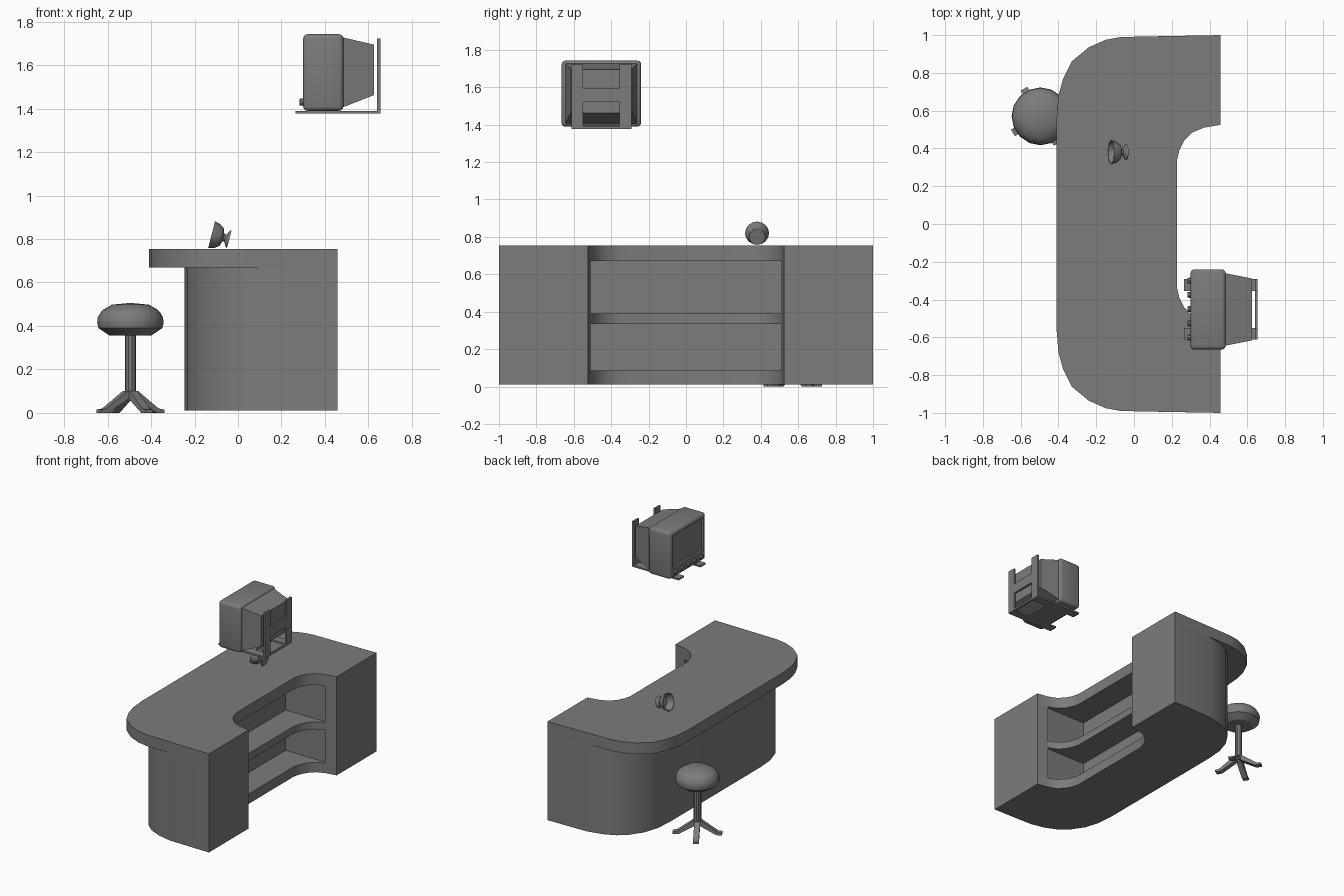
import bpy, bmesh, math
from mathutils import Vector, Matrix

cube = bpy.data.objects.get("Cube")
if cube:
    bpy.data.objects.remove(cube, do_unlink=True)

grey = bpy.data.materials.new("plain grey")
grey.use_nodes = True
grey.diffuse_color = (0.2, 0.2, 0.2, 1)
grey.node_tree.nodes["Principled BSDF"].inputs["Base Color"].default_value = (0.2, 0.2, 0.2, 1)


def finish(name, bm, smooth=True):
    bmesh.ops.recalc_face_normals(bm, faces=bm.faces)
    mesh = bpy.data.meshes.new(name)
    bm.to_mesh(mesh)
    bm.free()
    obj = bpy.data.objects.new(name, mesh)
    bpy.context.collection.objects.link(obj)
    mesh.materials.append(grey)
    if smooth:
        bpy.ops.object.select_all(action='DESELECT')
        obj.select_set(True)
        bpy.context.view_layer.objects.active = obj
        bpy.ops.object.shade_smooth_by_angle(angle=math.radians(32))
    return obj


def prism(name, pts, z0, z1):
    bm = bmesh.new()
    face = bm.faces.new([bm.verts.new((x, y, z0)) for x, y in pts])
    ext = bmesh.ops.extrude_face_region(bm, geom=[face])
    verts = [g for g in ext["geom"] if isinstance(g, bmesh.types.BMVert)]
    bmesh.ops.translate(bm, verts=verts, vec=(0, 0, z1 - z0))
    return finish(name, bm)


def add_box(bm, x, y, z):
    mat = Matrix.LocRotScale(Vector([(a + b) / 2 for a, b in (x, y, z)]), None,
                             Vector([b - a for a, b in (x, y, z)]))
    return bmesh.ops.create_cube(bm, size=1, matrix=mat)["verts"]


def lathe(name, profile, steps, centre, axis=(0, 0, 1)):
    # Spin (radius, height) points around an axis
    bm = bmesh.new()
    verts = [bm.verts.new((r, 0, h)) for r, h in profile]
    edges = [bm.edges.new(p) for p in zip(verts, verts[1:])]
    bmesh.ops.spin(bm, geom=verts + edges, cent=(0, 0, 0), axis=(0, 0, 1),
                   angle=math.tau, steps=steps)
    bmesh.ops.remove_doubles(bm, verts=bm.verts, dist=0.0005)
    turn = Vector((0, 0, 1)).rotation_difference(Vector(axis)).to_matrix().to_4x4()
    bm.transform(Matrix.Translation(centre) @ turn)
    return finish(name, bm)


def flip(pts):
    return [(x, -y) for x, y in reversed(pts)]


# Counter outlines: overhanging top edge, body edge and the server's notch
top_curve = [(.457, 1), (-.07, .99), (-.15, .975), (-.24, .935), (-.33, .86),
             (-.375, .77), (-.4, .68), (-.41, .56)]
body_curve = [(.457, 1), (.13, .994), (.02, .97), (-.07, .93), (-.14, .87),
              (-.2, .78), (-.235, .67), (-.245, .54)]
notch = [(.228, .34), (.24, .39), (.265, .44), (.31, .485), (.37, .51), (.457, .525)]
inner = flip(notch) + notch

prism("counter_top", top_curve + flip(top_curve) + inner, .67, .755)
prism("counter_base", body_curve + flip(body_curve) + inner, .01, .085)

# Body walls with an open shelf bay on the inner side
jamb = [(.03, .525), (.36, .525), (.37, .51), (.457, .525)]
prism("counter_walls", body_curve + flip(body_curve) + flip(jamb) + jamb, .085, .67)
shelf_end = [(.38, .56), (0, .56)]
prism("middle_shelf", shelf_end + flip(shelf_end) + flip(notch[:5]) + notch[:5], .335, .39)

# Stool
stool = Vector((-.495, .57, 0))
lathe("stool_seat", [(0, .355), (.095, .355), (.147, .39), (.153, .415), (.15, .44),
                     (.135, .465), (.125, .475), (.085, .498), (0, .506)], 16, stool)
lathe("stool_post", [(0, .09), (.026, .09), (.026, .36), (0, .36)], 10, stool)
bm = bmesh.new()
for k in range(4):
    angle = math.radians(31 + 90 * k)
    verts = []
    for r, z in ((.01, .1), (.03, .1), (.14, .02), (.17, .015), (.17, 0), (.13, 0), (.01, .07)):
        verts.append((r, z))
    turn = Matrix.Translation(stool) @ Matrix.Rotation(angle, 4, 'Z')
    face = bm.faces.new([bm.verts.new(turn @ Vector((r, -.02, z))) for r, z in verts])
    ext = bmesh.ops.extrude_face_region(bm, geom=[face])
    moved = [g for g in ext["geom"] if isinstance(g, bmesh.types.BMVert)]
    bmesh.ops.translate(bm, verts=moved, vec=turn.to_3x3() @ Vector((0, .04, 0)))
finish("stool_legs", bm, False)

# Small tipped bowl with a flared foot
lathe("bowl", [(0, 0), (.043, 0), (.04, .006), (.017, .02), (.017, .028), (.042, .037),
               (.055, .055), (.064, .084), (.06, .084), (.05, .056), (.036, .042), (0, .038)],
      16, (-.04, .38, .799), (-.967, 0, .25))

# Monitor casing with rounded edges and a recessed screen facing -x
bm = bmesh.new()
add_box(bm, (.3, .485), (-.665, -.24), (1.39, 1.742))
bmesh.ops.bevel(bm, geom=bm.edges[:], offset=.02, segments=3, profile=.5, affect='EDGES')
bmesh.ops.recalc_face_normals(bm, faces=bm.faces)
front = max((f for f in bm.faces if f.normal.x < -.99), key=lambda f: f.calc_area())
bmesh.ops.inset_region(bm, faces=[front], thickness=.015)
for v in front.verts:
    if v.co.z < 1.5:
        v.co.z = 1.465
bmesh.ops.inset_region(bm, faces=[front], thickness=.006, depth=-.01)
finish("monitor_casing", bm)

# Tapered monitor back
bm = bmesh.new()
for v in add_box(bm, (.48, .625), (-.645, -.26), (1.405, 1.728)):
    if v.co.x > .5:
        v.co.y = -.4525 + (v.co.y + .4525) * .85
        v.co.z = 1.578 + (v.co.z - 1.5665) * .72
finish("monitor_back", bm, False)

# Control knobs below the screen
for i in range(5):
    lathe("knob", [(0, 0), (.018, 0), (.015, .018), (0, .018)], 10,
          (.302, -.3 - i * .075, 1.43), (-1, 0, 0))

# Wall bracket: H-shaped back frame and matching tray
bm = bmesh.new()
for y in ((-.612, -.55), (-.355, -.292)):
    add_box(bm, (.64, .655), y, (1.38, 1.722))
    add_box(bm, (.265, .655), y, (1.378, 1.39))
add_box(bm, (.64, .655), (-.55, -.355), (1.52, 1.595))
add_box(bm, (.64, .655), (-.55, -.355), (1.378, 1.392))
add_box(bm, (.33, .53), (-.55, -.355), (1.378, 1.39))
finish("monitor_bracket", bm, False)
